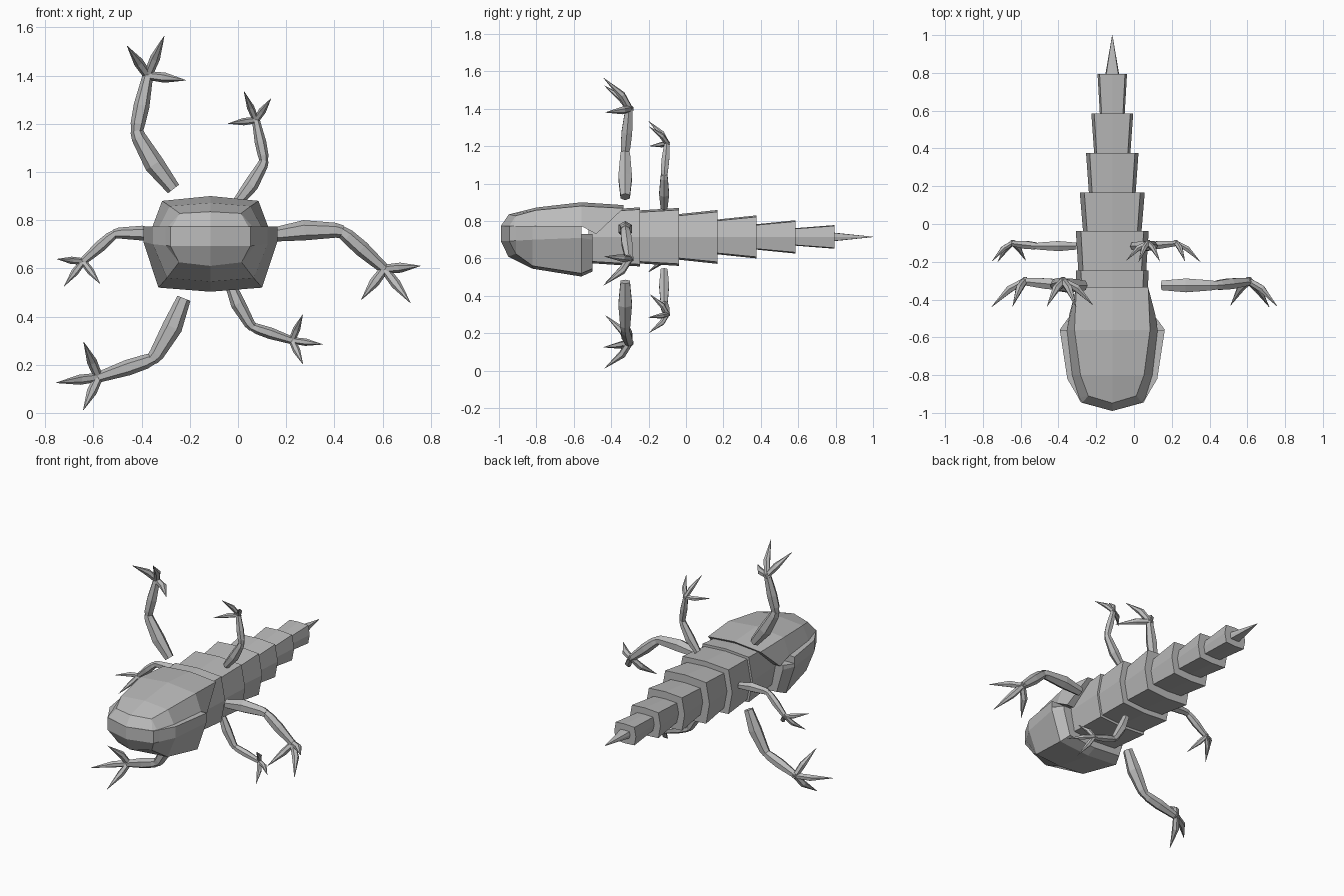
import bpy, bmesh, math
from mathutils import Vector, Matrix

cube = bpy.data.objects.get("Cube")
if cube:
    bpy.data.objects.remove(cube, do_unlink=True)

CX, CZ = -0.115, 0.715      # long axis of the body

grey = bpy.data.materials.new("plain grey")
grey.use_nodes = True
grey.diffuse_color = (0.5, 0.5, 0.5, 1)
bsdf = grey.node_tree.nodes["Principled BSDF"]
bsdf.inputs["Base Color"].default_value = grey.diffuse_color
bsdf.inputs["Roughness"].default_value = 0.8


def finish(name, bm):
    bmesh.ops.remove_doubles(bm, verts=bm.verts, dist=0.0005)
    bmesh.ops.dissolve_degenerate(bm, edges=bm.edges, dist=0.0005)
    bmesh.ops.recalc_face_normals(bm, faces=bm.faces)
    mesh = bpy.data.meshes.new(name)
    bm.to_mesh(mesh)
    bm.free()
    mesh.materials.append(grey)
    obj = bpy.data.objects.new(name, mesh)
    bpy.context.collection.objects.link(obj)
    return obj


def bridge(bm, rings):
    """Skin a list of equally long vertex rings."""
    for a, b in zip(rings, rings[1:]):
        n = len(a)
        for i in range(n):
            j = (i + 1) % n
            bm.faces.new((a[i], a[j], b[j], b[i]))


def loft(name, halves):
    """Skin half sections (top centre to bottom centre), mirrored over the axis."""
    bm = bmesh.new()
    rings = []
    for half in halves:
        pts = list(half) + [(-x, y, z) for x, y, z in half[-2:0:-1]]
        rings.append([bm.verts.new((CX + x, y, z)) for x, y, z in pts])
    bridge(bm, rings)
    k = len(halves[0])
    for ring in (rings[0], rings[-1]):
        bm.faces.new(ring[:k])
        bm.faces.new(ring[k - 1:] + ring[:1])
    return finish(name, bm)


# Upper head shell: nose, brow, crown, swept back rim
def shell_section(y, base, top, corner_z, ridge_z, bow=0.0, base_z=0.773, base_y=None):
    by = y if base_y is None else base_y
    return [(0, y - bow, ridge_z), (top, y, corner_z), (base, by, base_z), (0, by - bow, base_z)]


loft("head_shell", [
    shell_section(-0.945, 0.158, 0.158, 0.773, 0.773, 0.045),
    shell_section(-0.91, 0.175, 0.127, 0.828, 0.835, 0.038, base_y=-0.92),
    shell_section(-0.80, 0.212, 0.168, 0.858, 0.872),
    shell_section(-0.56, 0.24, 0.2, 0.88, 0.9),
    shell_section(-0.334, 0.228, 0.19, 0.868, 0.885, base_z=0.73, base_y=-0.48),
])


# Lower jaw: upright side band above a tapered underside
def jaw_section(y, w, low, corner, corner_z, keel_z, bow=0.0, top=0.773):
    return [(0, y - bow, top), (w, y, top), (w, y, low),
            (corner, y, corner_z), (0, y - bow, keel_z)]


loft("lower_jaw", [
    jaw_section(-0.945, 0.166, 0.693, 0.166, 0.693, 0.693, 0.045),
    jaw_section(-0.91, 0.185, 0.695, 0.13, 0.625, 0.61, 0.04),
    jaw_section(-0.82, 0.238, 0.70, 0.18, 0.56, 0.545),
    jaw_section(-0.56, 0.278, 0.71, 0.215, 0.52, 0.503),
    jaw_section(-0.56, 0.278, 0.71, 0.215, 0.52, 0.503, top=0.73),
    jaw_section(-0.50, 0.235, 0.70, 0.19, 0.545, 0.53, top=0.73),
])


# Tail: overlapping segments that flare towards the rear
def tail_section(y, w, h):
    return [(0, y, CZ + h), (w * 0.86, y, CZ + h * 0.93), (w, y, CZ),
            (w * 0.86, y, CZ - h * 0.93), (0, y, CZ - h)]


segments = [  # rear y, front half width and height, rear half width and height
    (-0.245, 0.18, 0.14, 0.193, 0.158),
    (-0.037, 0.18, 0.142, 0.193, 0.155),
    (0.168, 0.155, 0.122, 0.172, 0.144),
    (0.377, 0.124, 0.093, 0.139, 0.115),
    (0.586, 0.096, 0.068, 0.111, 0.089),
    (0.793, 0.066, 0.047, 0.078, 0.063),
]
front = -0.52
for number, (rear, fw, fh, rw, rh) in enumerate(segments, 1):
    loft(f"tail_segment_{number}", [tail_section(front, fw, fh), tail_section(rear, rw, rh)])
    front = rear
loft("tail_spike", [tail_section(0.79, 0.037, 0.023), tail_section(1.0, 0.001, 0.001)])


# Legs: six-sided limbs, each ending in three hooked claws
def tube(bm, path, radii, sides=6):
    path = [Vector(p) for p in path]
    rings = []
    for i, (p, r) in enumerate(zip(path, radii)):
        along = (path[min(i + 1, len(path) - 1)] - path[max(i - 1, 0)]).normalized()
        u = along.cross(Vector((0, 1, 0))).normalized()
        v = along.cross(u)
        rings.append([bm.verts.new(p + r * (math.cos(a) * u + math.sin(a) * v))
                      for a in (math.tau * k / sides for k in range(sides))])
    bridge(bm, rings)
    bm.faces.new(rings[0])
    bm.faces.new(rings[-1])


def leg(name, turn, y, scale, mirror):
    bm = bmesh.new()
    knee, ankle = Vector((0.549, 0, 0.037)), Vector((0.723, 0.02, -0.118))
    tube(bm, [(0.262, 0, 0.025), (0.39, 0, 0.043), (0.52, 0, 0.043), knee],
         [0.029, 0.042, 0.031, 0.026])
    tube(bm, [knee + Vector((-0.015, 0, 0.008)), knee.lerp(ankle, 0.12),
              knee.lerp(ankle, 0.45), ankle], [0.022, 0.03, 0.033, 0.022])
    for tip in ((0.872, -0.11, -0.105), (0.831, -0.115, -0.259), (0.627, -0.105, -0.245)):
        tip = Vector(tip)
        bend = ankle.lerp(tip, 0.45) + Vector((0, 0.022, 0))
        tube(bm, [ankle.lerp(tip, -0.08), bend, tip], [0.018, 0.021, 0.001])
    place = (Matrix.Translation((CX, y, CZ)) @ Matrix.Rotation(-math.radians(turn), 4, 'Y')
             @ Matrix.Diagonal((-scale if mirror else scale, scale, scale, 1)))
    bmesh.ops.transform(bm, matrix=place, verts=bm.verts)
    finish(name, bm)


for number, turn in enumerate((0, 120, 240), 1):
    leg(f"front_leg_{number}", turn, -0.325, 1.0, False)
    leg(f"rear_leg_{number}", turn, -0.117, 0.73, True)
